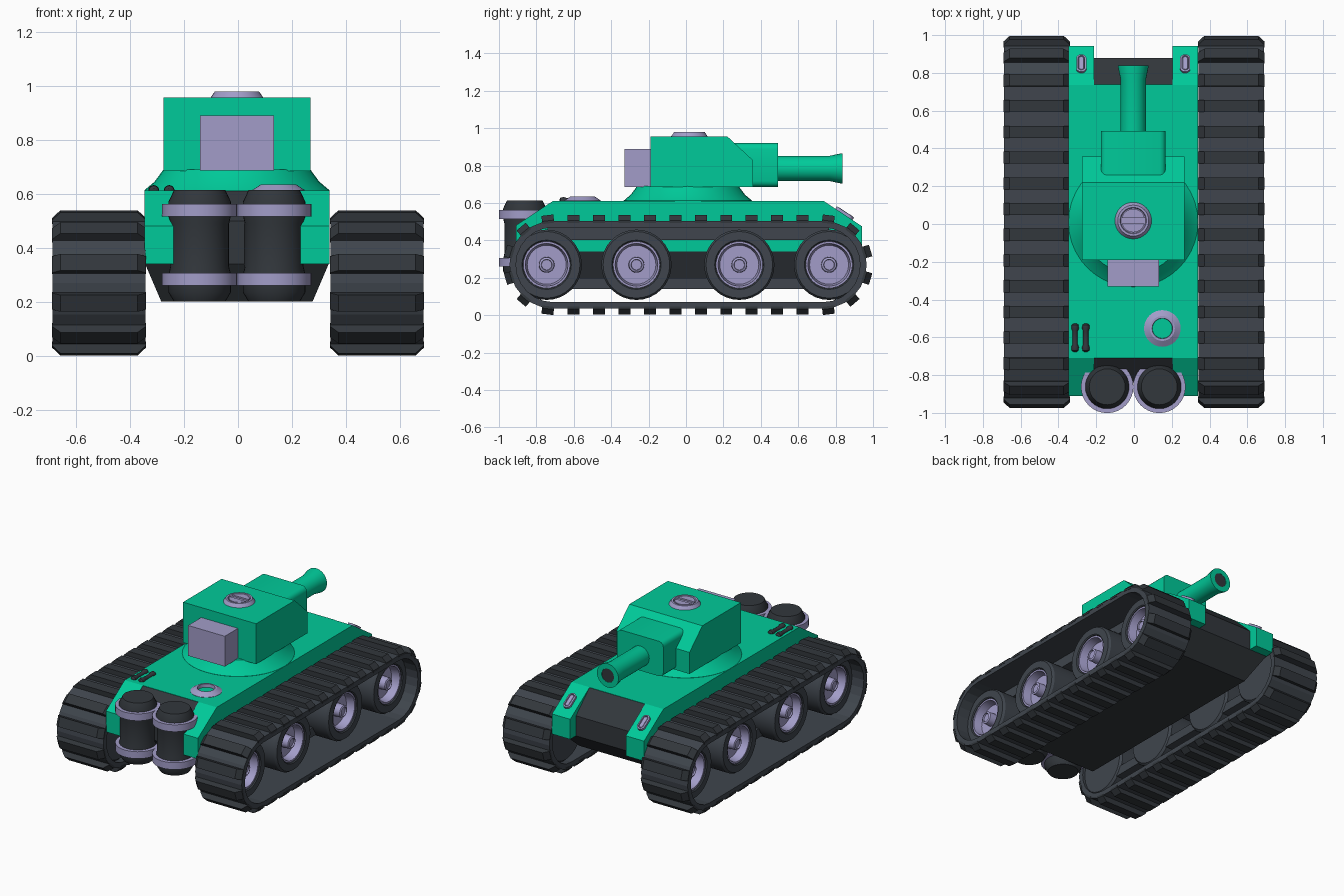
import bpy, bmesh, math
from mathutils import Matrix, Vector

if "Cube" in bpy.data.objects:
    bpy.data.objects.remove(bpy.data.objects["Cube"])


def material(name, rgb):
    m = bpy.data.materials.new(name)
    m.diffuse_color = (*rgb, 1)
    m.use_nodes = True
    m.node_tree.nodes["Principled BSDF"].inputs["Base Color"].default_value = m.diffuse_color
    return m


GREEN = material("green paint", (0.0, 0.59, 0.32))
LILAC = material("lilac metal", (0.36, 0.335, 0.58))
SLATE = material("slate rubber", (0.050, 0.060, 0.074))
CHAR = material("charcoal", (0.032, 0.038, 0.045))
CX = -0.004  # centre line of hull and turret


def finish(name, bm, mat, smooth=False):
    bmesh.ops.recalc_face_normals(bm, faces=bm.faces)
    me = bpy.data.meshes.new(name)
    bm.to_mesh(me)
    bm.free()
    me.materials.append(mat)
    ob = bpy.data.objects.new(name, me)
    bpy.context.collection.objects.link(ob)
    if smooth:
        bpy.ops.object.select_all(action='DESELECT')
        ob.select_set(True)
        bpy.context.view_layer.objects.active = ob
        bpy.ops.object.shade_smooth_by_angle(angle=math.radians(32))
    return ob


def skin(bm, rings, loop=False):
    """Join rings of points with quads; cap the ends unless looped."""
    vs = [[bm.verts.new(p) for p in r] for r in rings]
    pairs = list(zip(vs, vs[1:])) + ([(vs[-1], vs[0])] if loop else [])
    for a, b in pairs:
        for i in range(len(a)):
            j = (i + 1) % len(a)
            bm.faces.new((a[i], a[j], b[j], b[i]))
    if not loop:
        bm.faces.new(vs[0])
        bm.faces.new(vs[-1])


def prism(name, pts, x0, x1, mat):
    bm = bmesh.new()
    skin(bm, [[(x, y, z) for y, z in pts] for x in (x0, x1)])
    return finish(name, bm, mat)


def box(name, x0, x1, y0, y1, z0, z1, mat):
    return prism(name, [(y0, z0), (y1, z0), (y1, z1), (y0, z1)], x0, x1, mat)


def lathe(name, profile, centre, axis, mat, segs=32, loop=False, flip=1):
    """Turn (radius, height) points about an axis."""
    c = Vector(centre)
    rings = []
    for r, h in profile:
        ring = []
        for k in range(segs):
            t = 2 * math.pi * k / segs
            a, b, h2 = r * math.cos(t), r * math.sin(t), h * flip
            ring.append(c + Vector({'X': (h2, a, b), 'Y': (a, h2, b), 'Z': (a, b, h2)}[axis]))
        rings.append(ring)
    bm = bmesh.new()
    skin(bm, rings, loop)
    return finish(name, bm, mat, True)


# ---------- hull ----------
top = 0.612
for side in (-1, 1):
    prism("hull_side", [(-0.91, 0.34), (0.942, 0.34), (0.942, 0.475), (0.735, top),
                        (-0.71, top), (-0.91, 0.48)], CX + side * 0.207, CX + side * 0.343, GREEN)
box("hull_deck", CX - 0.207, CX + 0.207, -0.71, 0.738, 0.45, top, GREEN)
prism("hull_core", [(-0.84, 0.34), (0.88, 0.34), (0.88, 0.475), (0.738, 0.61),
                    (-0.71, 0.61), (-0.84, 0.50)], CX - 0.2068, CX + 0.2068, CHAR)
bm = bmesh.new()
skin(bm, [[(CX - w, y0, z), (CX + w, y0, z), (CX + w, y1, z), (CX - w, y1, z)]
          for w, y0, y1, z in ((0.28, -0.74, 0.74, 0.2), (0.34, -0.84, 0.88, 0.34))])
finish("lower_hull", bm, CHAR)

# pill-shaped headlights on the sloped fenders
for side in (-1, 1):
    rings = []
    for r, h in ((0.027, -0.01), (0.027, 0.014), (0.018, 0.016), (0.016, 0.007), (0.012, 0.014)):
        ring = []
        for k in range(20):
            t = 2 * math.pi * (k + 0.5) / 20
            ring.append((r * math.cos(t), r * math.sin(t) + math.copysign(0.028, math.sin(t)), h))
        rings.append(ring)
    bm = bmesh.new()
    skin(bm, rings)
    bm.transform(Matrix.Translation((CX + side * 0.275, 0.845, 0.54)) @ Matrix.Rotation(math.radians(-33), 4, 'X'))
    finish("headlight", bm, LILAC)

# deck fittings
lathe("filler_ring", [(0.097, 0.605), (0.097, 0.614), (0.066, 0.634), (0.054, 0.634), (0.052, 0.605)],
      (0.15, -0.553, 0), 'Z', LILAC, loop=True)
for x in (-0.312, -0.255):
    lathe("deck_handle", [(0.008, -0.075), (0.018, -0.068), (0.02, -0.05), (0.014, -0.035),
                          (0.014, 0.035), (0.02, 0.05), (0.018, 0.068), (0.008, 0.075)],
          (x, -0.602, 0.612), 'Y', CHAR, 16)

# ---------- fuel drums ----------
for x in (CX - 0.138, CX + 0.138):
    c = (x, -0.862, 0)
    lathe("fuel_drum", [(0.095, 0.2), (0.116, 0.235), (0.116, 0.30), (0.109, 0.33), (0.109, 0.49),
                        (0.116, 0.52), (0.116, 0.57), (0.095, 0.614)], c, 'Z', CHAR)
    for z in (0.26, 0.515):
        lathe("drum_strap", [(0.11, z), (0.139, z), (0.139, z + 0.047), (0.11, z + 0.047)],
              c, 'Z', LILAC, loop=True)

# ---------- turret ----------
lathe("turret_ring", [(0.343, 0.605), (0.343, 0.613), (0.305, 0.645), (0.272, 0.69)], (CX, 0.01, 0), 'Z', GREEN, 40)
prism("turret", [(-0.19, 0.685), (0.357, 0.685), (0.357, 0.83), (0.22, 0.957), (-0.19, 0.957)],
      CX - 0.272, CX + 0.272, GREEN)
box("turret_rear_box", CX - 0.137, CX + 0.137, -0.33, -0.185, 0.686, 0.89, LILAC)

# mantlet: rounded block with a flat front
outline = []
for k in range(16):
    t = math.pi / 2 * (k // 4) + math.pi / 6 * (k % 4)
    sx, sz = ((1, 1), (-1, 1), (-1, -1), (1, -1))[k // 4]
    outline.append((CX + sx * 0.140 + 0.032 * math.cos(t), 0.8035 + sz * 0.0855 + 0.032 * math.sin(t)))
bm = bmesh.new()
skin(bm, [[(x, y, z) for x, z in outline] for y in (0.15, 0.492)])
finish("gun_mantlet", bm, GREEN, True)
lathe("gun_barrel", [(0.067, 0.45), (0.067, 0.765), (0.080, 0.828), (0.080, 0.838), (0.046, 0.838), (0.042, 0.45)],
      (CX, 0, 0.785), 'Y', GREEN, loop=True)
lathe("gun_bore", [(0.0462, 0.46), (0.0462, 0.836)], (CX, 0, 0.785), 'Y', CHAR)

# hatch with two half lids
lathe("hatch", [(0.097, 0.95), (0.097, 0.957), (0.082, 0.979), (0.070, 0.979), (0.066, 0.968)],
      (CX, 0.018, 0), 'Z', LILAC)
for s in (-1, 1):
    arc = [(0.062 * math.cos(t), 0.062 * math.sin(t)) for t in
           [math.radians(14 + 152 * k / 14) for k in range(15)]]
    bm = bmesh.new()
    skin(bm, [[(CX + x, 0.018 + s * y, z) for x, y in arc] for z in (0.965, 0.978)])
    finish("hatch_lid", bm, LILAC)

# ---------- tracks ----------
TY, TZ, HALF, RAD = 0.011, 0.27, 0.72, 0.235
LENGTH = 4 * HALF + 2 * math.pi * RAD


def on_track(s):
    """Centre point and outward normal at distance s round the track."""
    s %= LENGTH
    straight, arc = 2 * HALF, math.pi * RAD
    if s < straight:
        return Vector((0, TY - HALF + s, TZ)), Vector((0, 0, -1))
    if s < straight + arc:
        a = (s - straight) / RAD - math.pi / 2
        return Vector((0, TY + HALF, TZ)), Vector((0, math.cos(a), math.sin(a)))
    if s < 2 * straight + arc:
        return Vector((0, TY + HALF - (s - straight - arc), TZ)), Vector((0, 0, 1))
    a = (s - 2 * straight - arc) / RAD + math.pi / 2
    return Vector((0, TY - HALF, TZ)), Vector((0, math.cos(a), math.sin(a)))


ARC = math.pi * RAD
STOPS = [2 * HALF + ARC * k / 12 for k in range(13)] + [4 * HALF + ARC + ARC * k / 12 for k in range(13)]
CLEATS = 32
for side in (-1, 1):
    rings = []
    for s in STOPS:
        c, n = on_track(s - 1e-6)
        rings.append([c + n * r + Vector((side * x, 0, 0)) for x, r in
                      ((0.342, RAD), (0.688, RAD), (0.688, RAD - 0.035), (0.342, RAD - 0.035))])
    bm = bmesh.new()
    skin(bm, rings, True)
    finish("track_band", bm, SLATE)

    bm = bmesh.new()
    for k in range(CLEATS):
        c, n = on_track(HALF + (k + 0.5) * LENGTH / CLEATS)
        t = n.cross(Vector((1, 0, 0)))
        skin(bm, [[c + n * r + t * (e * 0.032) + Vector((side * x, 0, 0))
                   for x, e in ((x0, -1), (x1, -1), (x1, 1), (x0, 1))]
                  for r, x0, x1 in ((RAD - 0.012, 0.34, 0.69), (RAD + 0.002, 0.34, 0.69),
                                    (RAD + 0.032, 0.372, 0.658))])
    finish("track_cleats", bm, CHAR)

    # suspension beams linking the wheels
    for name, z0, z1 in (("lower_beam", 0.14, 0.20), ("upper_beam", 0.402, 0.475)):
        box(name, side * 0.37, side * 0.48, -0.74, 0.765, z0, z1, SLATE)

    # road wheels, set back inside the track
    for y in (-0.745, -0.265, 0.285, 0.765):
        c = (0, y, TZ)
        lathe("tyre", [(0.12, 0.36), (0.175, 0.36), (0.188, 0.375), (0.188, 0.585), (0.178, 0.60),
                       (0.132, 0.60), (0.126, 0.594), (0.126, 0.50)], c, 'X', SLATE, flip=side)
        lathe("wheel_hub", [(0.125, 0.50), (0.125, 0.59), (0.114, 0.59), (0.104, 0.535), (0.042, 0.535),
                            (0.040, 0.585), (0.029, 0.59), (0.027, 0.58)], c, 'X', LILAC, flip=side)
